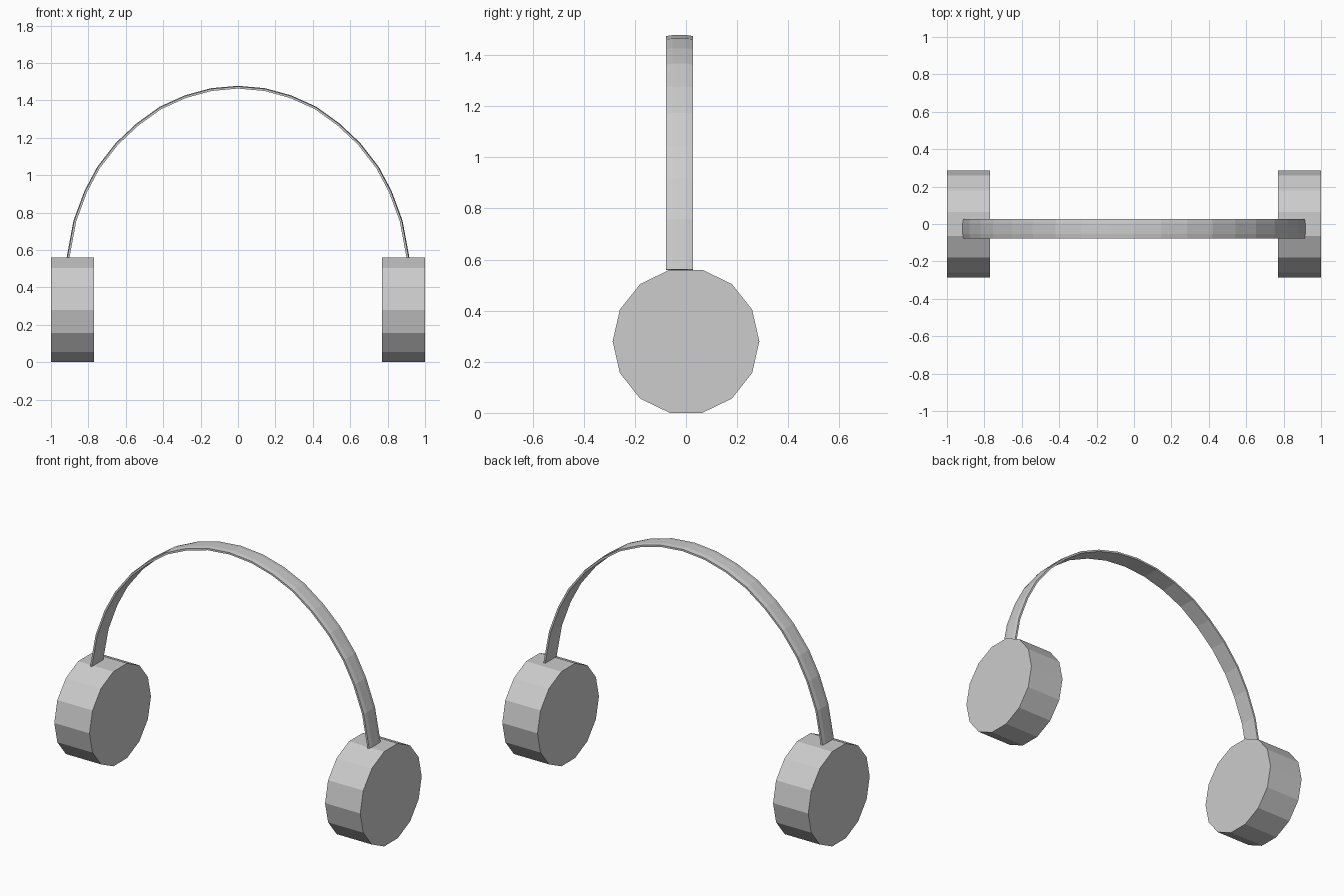
import bpy, bmesh
from math import pi
from mathutils import Matrix, Vector

cube = bpy.data.objects.get("Cube")
if cube:
    bpy.data.objects.remove(cube, do_unlink=True)

# Single grey finish
grey = bpy.data.materials.new("light_grey")
grey.use_nodes = True
colour = (0.604, 0.604, 0.604, 1)
grey.diffuse_color = colour
grey.node_tree.nodes["Principled BSDF"].inputs["Base Color"].default_value = colour


def finish(bm, name):
    bmesh.ops.recalc_face_normals(bm, faces=bm.faces)
    mesh = bpy.data.meshes.new(name)
    bm.to_mesh(mesh)
    bm.free()
    mesh.materials.append(grey)
    obj = bpy.data.objects.new(name, mesh)
    bpy.context.collection.objects.link(obj)
    return obj


# Ear cups: fourteen-sided drums with a flat side on top
SIDES, RADIUS, WIDTH = 14, 0.287, 0.23
for name, side in (("left_ear_cup", 1), ("right_ear_cup", -1)):
    bm = bmesh.new()
    bmesh.ops.create_cone(bm, cap_ends=True, segments=SIDES,
                          radius1=RADIUS, radius2=RADIUS, depth=WIDTH)
    # Put a corner on the y axis, then lay the drum along x
    corner = min(bm.verts, key=lambda v: abs(v.co.x) - v.co.y)
    turn = pi / 2 - Vector((corner.co.x, corner.co.y)).angle_signed(Vector((1, 0)))
    bmesh.ops.transform(bm, verts=bm.verts, matrix=Matrix.Rotation(pi / 2, 4, "Y")
                        @ Matrix.Rotation(turn, 4, "Z"))
    bmesh.ops.translate(bm, verts=bm.verts, vec=(side * (1 - WIDTH / 2), 0, 0.28))
    finish(bm, name)

# Headband: thin, slightly domed strip swept along a mirrored arch
half = [(0.909, 0.56), (0.873, 0.755), (0.815, 0.912), (0.747, 1.04), (0.648, 1.168),
        (0.537, 1.272), (0.415, 1.36), (0.282, 1.42), (0.144, 1.458)]
path = half + [(0, 1.471)] + [(-x, z) for x, z in reversed(half)]
path = [Vector((x, 0, z)) for x, z in path]
section = [(-0.053, -0.008), (0.053, -0.008), (0.053, 0.003), (0.028, 0.007), (-0.028, 0.007),
           (-0.053, 0.003)]

bm = bmesh.new()
rings = []
for i, point in enumerate(path):
    tangent = path[min(i + 1, len(path) - 1)] - path[max(i - 1, 0)]
    outward = Vector((tangent.z, 0, -tangent.x)).normalized()
    rings.append([bm.verts.new(point + outward * out + Vector((0, y - 0.025, 0)))
                  for y, out in section])
for a, b in zip(rings, rings[1:]):
    for j in range(len(section)):
        k = (j + 1) % len(section)
        bm.faces.new((a[j], a[k], b[k], b[j]))
bm.faces.new(rings[0])
bm.faces.new(rings[-1])
finish(bm, "headband")
